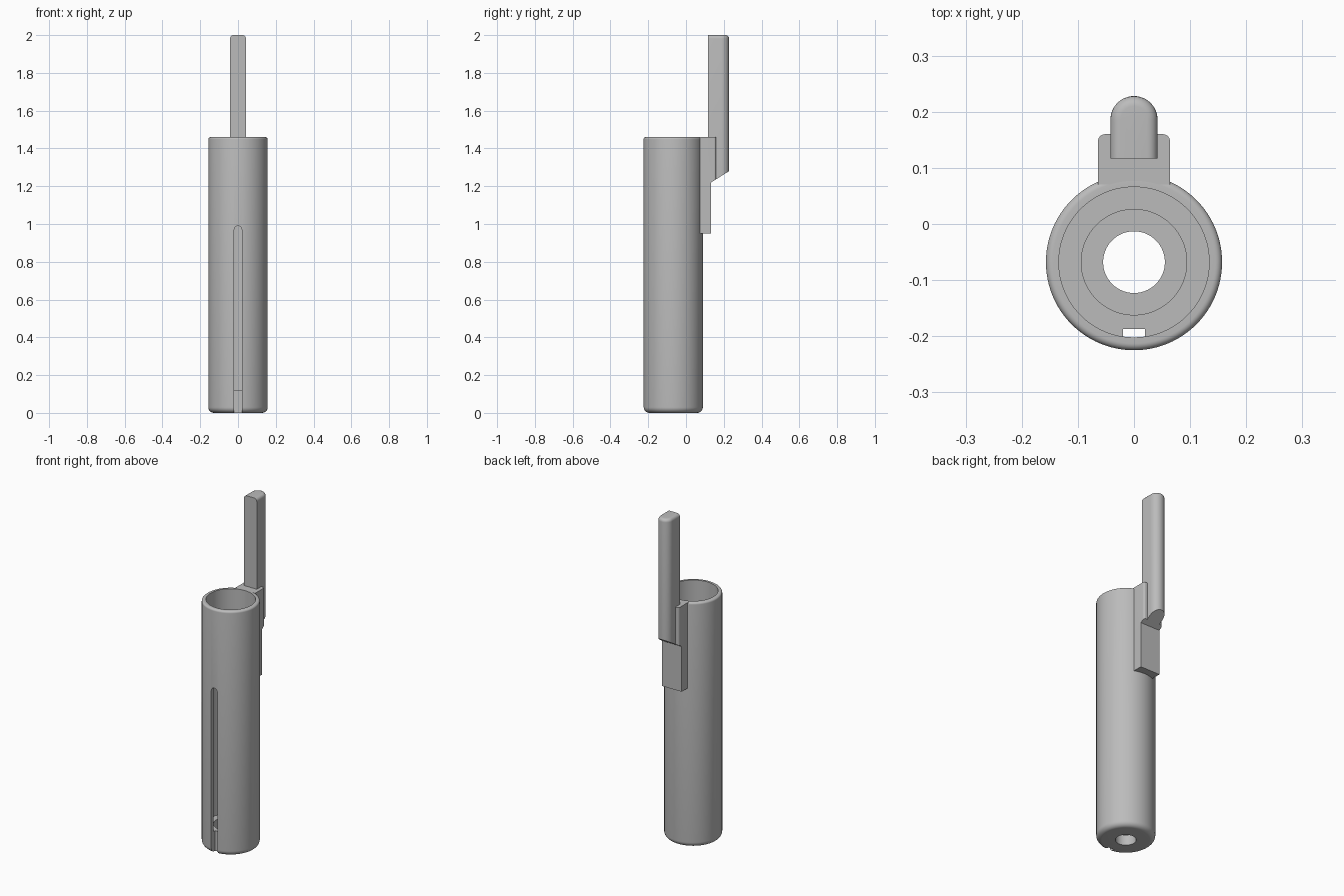
import bpy, bmesh
from math import sin, cos, pi, radians
from mathutils import Matrix, Vector

if "Cube" in bpy.data.objects:
    bpy.data.objects.remove(bpy.data.objects["Cube"], do_unlink=True)

AXIS_Y = -0.068
grey = bpy.data.materials.new("plain grey")
grey.use_nodes = True
grey.diffuse_color = (0.5, 0.5, 0.5, 1)
grey.node_tree.nodes["Principled BSDF"].inputs["Base Color"].default_value = (0.5, 0.5, 0.5, 1)


def arc(cx, cy, r, start, end, steps=8):
    """Points on a circular arc, angles in degrees."""
    angles = [radians(start + (end - start) * i / steps) for i in range(steps + 1)]
    return [(cx + r * cos(a), cy + r * sin(a)) for a in angles]


def finish(name, bm):
    bmesh.ops.recalc_face_normals(bm, faces=bm.faces)
    mesh = bpy.data.meshes.new(name)
    bm.to_mesh(mesh)
    bm.free()
    mesh.materials.append(grey)
    obj = bpy.data.objects.new(name, mesh)
    bpy.context.collection.objects.link(obj)
    return obj


def smooth(obj):
    bpy.ops.object.select_all(action='DESELECT')
    obj.select_set(True)
    bpy.context.view_layer.objects.active = obj
    bpy.ops.object.shade_smooth_by_angle(angle=radians(32))


def prism(name, plan, bottom, top):
    """Extrude an x-y plan upward; bottom is a function of y."""
    bm = bmesh.new()
    low = [bm.verts.new((x, y, bottom(y))) for x, y in plan]
    high = [bm.verts.new((x, y, top)) for x, y in plan]
    n = len(plan)
    bm.faces.new(low)
    bm.faces.new(high)
    for i in range(n):
        j = (i + 1) % n
        bm.faces.new((low[i], low[j], high[j], high[i]))
    return finish(name, bm)


# Tube: lathed closed wall with rounded base, floor, stepped drain hole
profile = [(0.055, 0)] + arc(0.127, 0.03, 0.03, -90, 0)
profile += arc(0.145, 1.448, 0.012, 0, 90, 6)
profile += [(0.134, 1.46), (0.134, 0.12), (0.094, 0.12), (0.094, 0.06), (0.055, 0.06)]
bm = bmesh.new()
SIDES = 96
rings = []
for k in range(SIDES):
    a = 2 * pi * k / SIDES
    rings.append([bm.verts.new((r * cos(a), AXIS_Y + r * sin(a), z)) for r, z in profile])
for k in range(SIDES):
    a, b = rings[k], rings[(k + 1) % SIDES]
    for i in range(len(profile)):
        j = (i + 1) % len(profile)
        bm.faces.new((a[i], b[i], b[j], a[j]))
tube = finish("tube", bm)

# Front slot with a rounded upper end, open at the base
outline = [(-0.02, -0.1), (0.02, -0.1)] + arc(0, 0.97, 0.02, 0, 180, 12)
bm = bmesh.new()
face = bm.faces.new([bm.verts.new((x, -0.3, z)) for x, z in outline])
ext = bmesh.ops.extrude_face_region(bm, geom=[face])
bmesh.ops.translate(bm, vec=(0, 0.113, 0),
                    verts=[v for v in ext["geom"] if isinstance(v, bmesh.types.BMVert)])
cutter = finish("slot_cutter", bm)
cutter.hide_render = True
cut = tube.modifiers.new("slot", 'BOOLEAN')
cut.operation, cut.solver, cut.object = 'DIFFERENCE', 'EXACT', cutter
bpy.ops.object.select_all(action='DESELECT')
tube.select_set(True)
bpy.context.view_layer.objects.active = tube
bpy.ops.object.modifier_apply(modifier=cut.name)
bpy.data.objects.remove(cutter, do_unlink=True)
smooth(tube)


# Shared sloping underside of the bracket and the rod
def slope(y):
    return 1.22 + (y - 0.133) * 0.63


# Back bracket: rounded upper block and thinner lower plate
upper = [(-0.064, 0.07), (0.064, 0.07)]
upper += arc(0.052, 0.148, 0.012, 0, 90, 6) + arc(-0.052, 0.148, 0.012, 90, 180, 6)
smooth(prism("bracket_upper", upper, slope, 1.46))
lower = [(-0.064, 0.07), (0.064, 0.07), (0.064, 0.133), (-0.064, 0.133)]
prism("bracket_lower", lower, lambda y: 0.95, 1.3)

# Upright rod: flat front, round back, softened top edge
rod_plan = [(-0.042, 0.117), (0.042, 0.117)] + arc(0, 0.186, 0.042, 0, 180, 24)
rod = prism("rod", rod_plan, slope, 2.0)
bm = bmesh.new()
bm.from_mesh(rod.data)
rim = [e for e in bm.edges
       if all(v.co.z > 1.99 for v in e.verts) and any(v.co.y > 0.12 for v in e.verts)]
bmesh.ops.bevel(bm, geom=rim, offset=0.018, segments=5, profile=0.5,
                affect='EDGES', clamp_overlap=True)
bm.to_mesh(rod.data)
bm.free()
smooth(rod)
